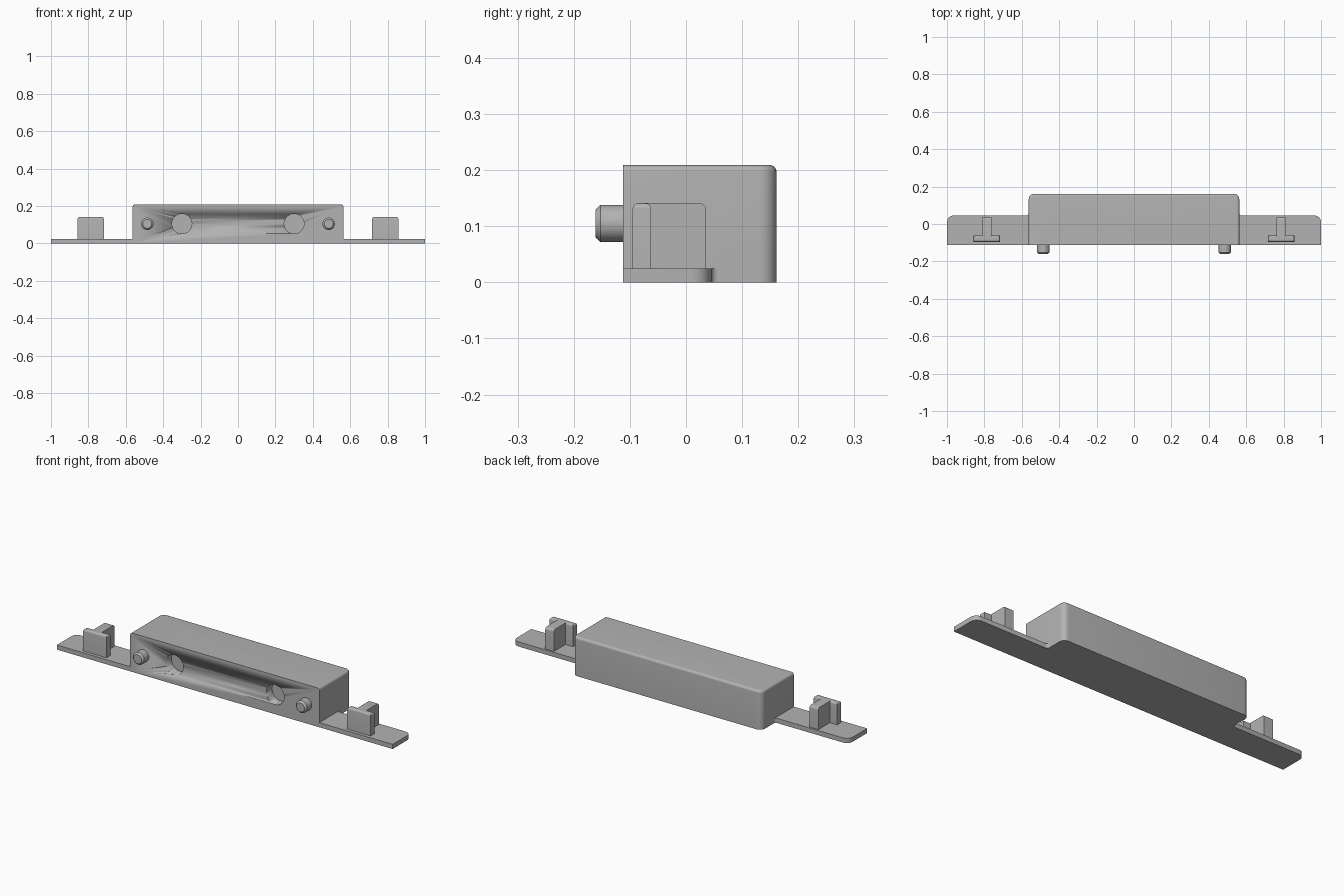
import bpy, bmesh, math
from mathutils import Matrix

cube = bpy.data.objects.get("Cube")
if cube:
    bpy.data.objects.remove(cube, do_unlink=True)

grey = bpy.data.materials.new("plain_grey")
grey.use_nodes = True
colour = (0.45, 0.45, 0.45, 1)
grey.diffuse_color = colour
grey.node_tree.nodes["Principled BSDF"].inputs["Base Color"].default_value = colour

FRONT, BACK, HALF, TOP = -0.1125, 0.1615, 0.563, 0.209
FLANGE_BACK, FLANGE_TOP = 0.045, 0.025
PIN_Z = 0.105


def finish(name, bm):
    bmesh.ops.recalc_face_normals(bm, faces=bm.faces[:])
    mesh = bpy.data.meshes.new(name)
    bm.to_mesh(mesh)
    bm.free()
    mesh.materials.append(grey)
    obj = bpy.data.objects.new(name, mesh)
    bpy.context.collection.objects.link(obj)
    bpy.ops.object.select_all(action="DESELECT")
    obj.select_set(True)
    bpy.context.view_layer.objects.active = obj
    bpy.ops.object.shade_smooth_by_angle(angle=math.radians(32))
    return obj


def prism(points, z0, z1):
    bm = bmesh.new()
    face = bm.faces.new([bm.verts.new((x, y, z0)) for x, y in points])
    new = bmesh.ops.extrude_face_region(bm, geom=[face])["geom"]
    bmesh.ops.translate(bm, vec=(0, 0, z1 - z0),
                        verts=[v for v in new if isinstance(v, bmesh.types.BMVert)])
    return bm


def box(x0, x1, y0, y1, z0, z1):
    return prism([(x0, y0), (x1, y0), (x1, y1), (x0, y1)], z0, z1)


def round_edges(bm, radius, rule, segments=6):
    edges = [e for e in bm.edges if rule(*(v.co for v in e.verts))]
    bmesh.ops.bevel(bm, geom=edges, offset=radius, segments=segments,
                    profile=0.5, affect="EDGES", clamp_overlap=True)


def upright(a, b):
    return abs(a.z - b.z) > 0.01


def rod(x, y0, y1, r0, r1):
    # Cylinder or cone along y, r0 at y0 and r1 at y1
    bm = bmesh.new()
    turn = Matrix.Translation((x, (y0 + y1) / 2, PIN_Z)) @ Matrix.Rotation(-math.pi / 2, 4, "X")
    bmesh.ops.create_cone(bm, cap_ends=True, segments=48, radius1=r0, radius2=r1,
                          depth=y1 - y0, matrix=turn)
    return bm


# Main housing: rounded back corners, then a softer rim on all but the front edge
bm = box(-HALF, HALF, FRONT, BACK, 0, TOP)
round_edges(bm, 0.03, lambda a, b: upright(a, b) and a.y > 0)
round_edges(bm, 0.0125, lambda a, b: min(a.z, b.z) > TOP - 0.001
            and max(a.y, b.y) > FRONT + 0.001)
body = finish("housing", bm)

for side, label in ((1, "left"), (-1, "right")):
    # Blind hole in the front face
    cutter = finish(label + "_hole_cutter", rod(side * 0.3, FRONT - 0.05, FRONT + 0.05, 0.053, 0.053))
    cutter.hide_render = True
    cutter.hide_viewport = True
    cut = body.modifiers.new(label + "_hole", "BOOLEAN")
    cut.operation = "DIFFERENCE"
    cut.solver = "EXACT"
    cut.object = cutter

    # Mounting flange with a small fillet against the housing
    fillet = 0.012
    outline = [(HALF, FRONT), (1, FRONT), (1, FLANGE_BACK)]
    for i in range(7):
        t = math.pi / 2 * i / 6
        outline.append((HALF + fillet * (1 - math.sin(t)),
                        FLANGE_BACK + fillet * (1 - math.cos(t))))
    bm = prism([(side * x, y) for x, y in outline], 0, FLANGE_TOP)
    round_edges(bm, 0.035, lambda a, b: upright(a, b) and abs(a.x) > 0.99 and a.y > 0)
    finish(label + "_flange", bm)

    # T-shaped clip: a wide front plate and a stem behind it
    cx, clip_top = side * 0.787, 0.141
    bm = box(cx - 0.07, cx + 0.07, -0.095, -0.062, FLANGE_TOP, clip_top)
    round_edges(bm, 0.01, lambda a, b: max(a.z, b.z) > clip_top - 0.001
                and min(a.z, b.z) > FLANGE_TOP + 0.01, 5)
    finish(label + "_clip_plate", bm)
    bm = box(cx - 0.026, cx + 0.026, -0.078, 0.036, FLANGE_TOP, clip_top)
    round_edges(bm, 0.012, lambda a, b: min(a.z, b.z) > clip_top - 0.001
                and min(a.y, b.y) > 0, 5)
    finish(label + "_clip_stem", bm)

    # Locating pin with a chamfered tip
    bm = rod(side * 0.485, -0.1615, FRONT, 0.033, 0.033)
    tip = [e for e in bm.edges if all(v.co.y < -0.16 for v in e.verts)]
    bmesh.ops.bevel(bm, geom=tip, offset=0.009, segments=1, affect="EDGES")
    finish(label + "_pin", bm)
